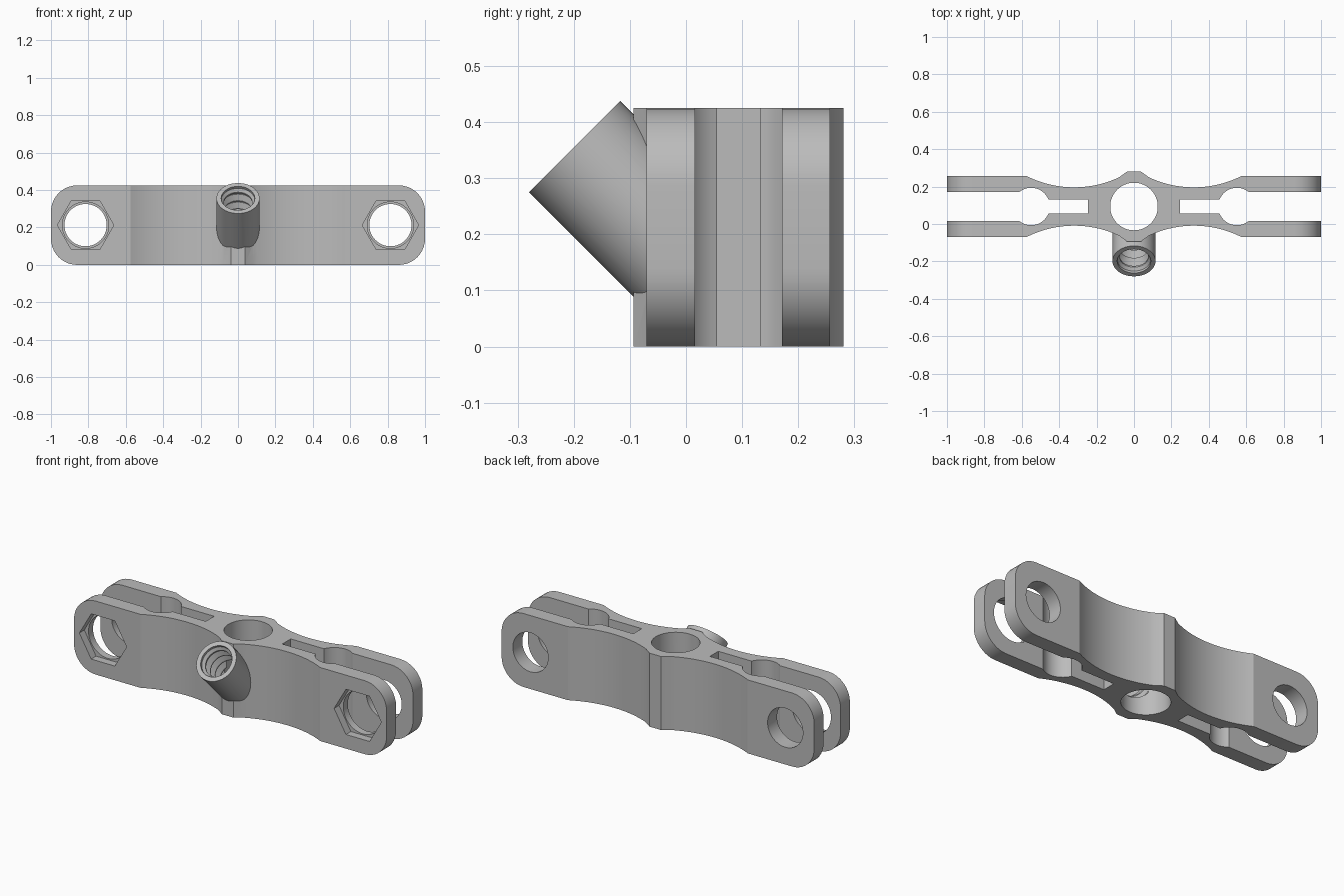
import bpy, bmesh
from math import sin, cos, pi, sqrt, asin, radians
from mathutils import Matrix, Vector

if "Cube" in bpy.data.objects:
    bpy.data.objects.remove(bpy.data.objects["Cube"])

HEIGHT = 0.425
MID_Y = 0.0935

grey = bpy.data.materials.new("plain_grey")
grey.use_nodes = True
colour = (0.5, 0.5, 0.5, 1)
grey.diffuse_color = colour
grey.node_tree.nodes["Principled BSDF"].inputs["Base Color"].default_value = colour


def finish(bm, name):
    bmesh.ops.recalc_face_normals(bm, faces=bm.faces)
    mesh = bpy.data.meshes.new(name)
    bm.to_mesh(mesh)
    bm.free()
    mesh.materials.append(grey)
    obj = bpy.data.objects.new(name, mesh)
    bpy.context.collection.objects.link(obj)
    return obj


def lathe(name, profile, sides, place, tilt):
    """Closed turned solid from (radius, height) points, tilted about x."""
    bm = bmesh.new()
    rings = [[bm.verts.new((r * cos(2 * pi * i / sides), r * sin(2 * pi * i / sides), h))
              for i in range(sides)] for r, h in profile]
    for a, b in zip(rings, rings[1:]):
        for i in range(sides):
            j = (i + 1) % sides
            bm.faces.new((a[i], a[j], b[j], b[i]))
    bm.faces.new(rings[0])
    bm.faces.new(rings[-1])
    bm.transform(Matrix.Translation(place) @ Matrix.Rotation(radians(tilt), 4, 'X'))
    return finish(bm, name)


def combine(target, tool, operation):
    mod = target.modifiers.new(tool.name, 'BOOLEAN')
    mod.object, mod.operation, mod.solver = tool, operation, 'EXACT'
    bpy.context.view_layer.objects.active = target
    bpy.ops.object.modifier_apply(modifier=mod.name)
    bpy.data.objects.remove(tool)


# Quarter outline of the body: hub flat, scooped waist, arm, relief hole, slot
waist_x, waist_y, scoop = 0.32, 0.1025, 0.5635
quarter = [(0.037, 0.187)]
for i in range(25):
    x = 0.08 + (0.575 - 0.08) * i / 24
    quarter.append((x, waist_y + scoop - sqrt(scoop ** 2 - (x - waist_x) ** 2)))
quarter += [(1, 0.1635), (1, 0.0775)]
relief_x, relief = 0.55, 0.1
start, end = asin(0.0775 / relief), pi - asin(0.0385 / relief)
for i in range(17):
    a = start + (end - start) * i / 16
    quarter.append((relief_x + relief * cos(a), relief * sin(a)))
quarter.append((0.245, 0.0385))

# Clamp body: mirrored outline, extruded, with rounded arm ends
half = quarter + [(x, -y) for x, y in reversed(quarter)]
outline = half + [(-x, y) for x, y in reversed(half)]
bm = bmesh.new()
base = bm.faces.new([bm.verts.new((x, y + MID_Y, 0)) for x, y in outline])
top = bmesh.ops.extrude_face_region(bm, geom=[base])
bmesh.ops.translate(bm, vec=(0, 0, HEIGHT),
                    verts=[v for v in top["geom"] if isinstance(v, bmesh.types.BMVert)])
bmesh.ops.recalc_face_normals(bm, faces=bm.faces)
corners = [e for e in bm.edges
           if all(abs(v.co.x) > 0.999 for v in e.verts)
           and abs(e.verts[0].co.z - e.verts[1].co.z) < 0.001]
bmesh.ops.bevel(bm, geom=corners, offset=0.14, segments=10, profile=0.5, affect='EDGES')
body = finish(bm, "clamp_body")

# Slanted screw socket
mouth = Vector((0, -0.1985, 0.356))
socket = lathe("screw_socket", [(0.115, -0.281), (0.115, 0)], 64, mouth, 45)
combine(body, socket, 'UNION')

# Centre bore
bore = lathe("centre_bore", [(0.127, -0.1), (0.127, 0.6)], 64, (0, MID_Y, 0), 0)
combine(body, bore, 'DIFFERENCE')

# Threaded bore through the socket
thread, pitch = [(0.09, 0.03), (0.09, -0.015)], 0.06
for i in range(5):
    h = -0.015 - i * pitch
    thread += [(0.076, h - 0.015), (0.076, h - 0.025), (0.092, h - 0.04), (0.092, h - 0.05)]
combine(body, lathe("thread_cutter", thread, 48, mouth, 45), 'DIFFERENCE')

# Bolt holes and front nut recesses in both arms
for side in (-1, 1):
    centre = (side * 0.815, 0, HEIGHT / 2)
    hole = lathe("bolt_hole", [(0.113, -0.4), (0.113, -0.09), (0.124, -0.09), (0.124, 0.3)],
                 48, centre, 90)
    combine(body, hole, 'DIFFERENCE')
    nut = lathe("nut_recess", [(0.151, 0.025), (0.151, 0.2)], 6, centre, 90)
    combine(body, nut, 'DIFFERENCE')

bpy.ops.object.select_all(action='DESELECT')
body.select_set(True)
bpy.context.view_layer.objects.active = body
bpy.ops.object.shade_smooth_by_angle(angle=radians(25))
